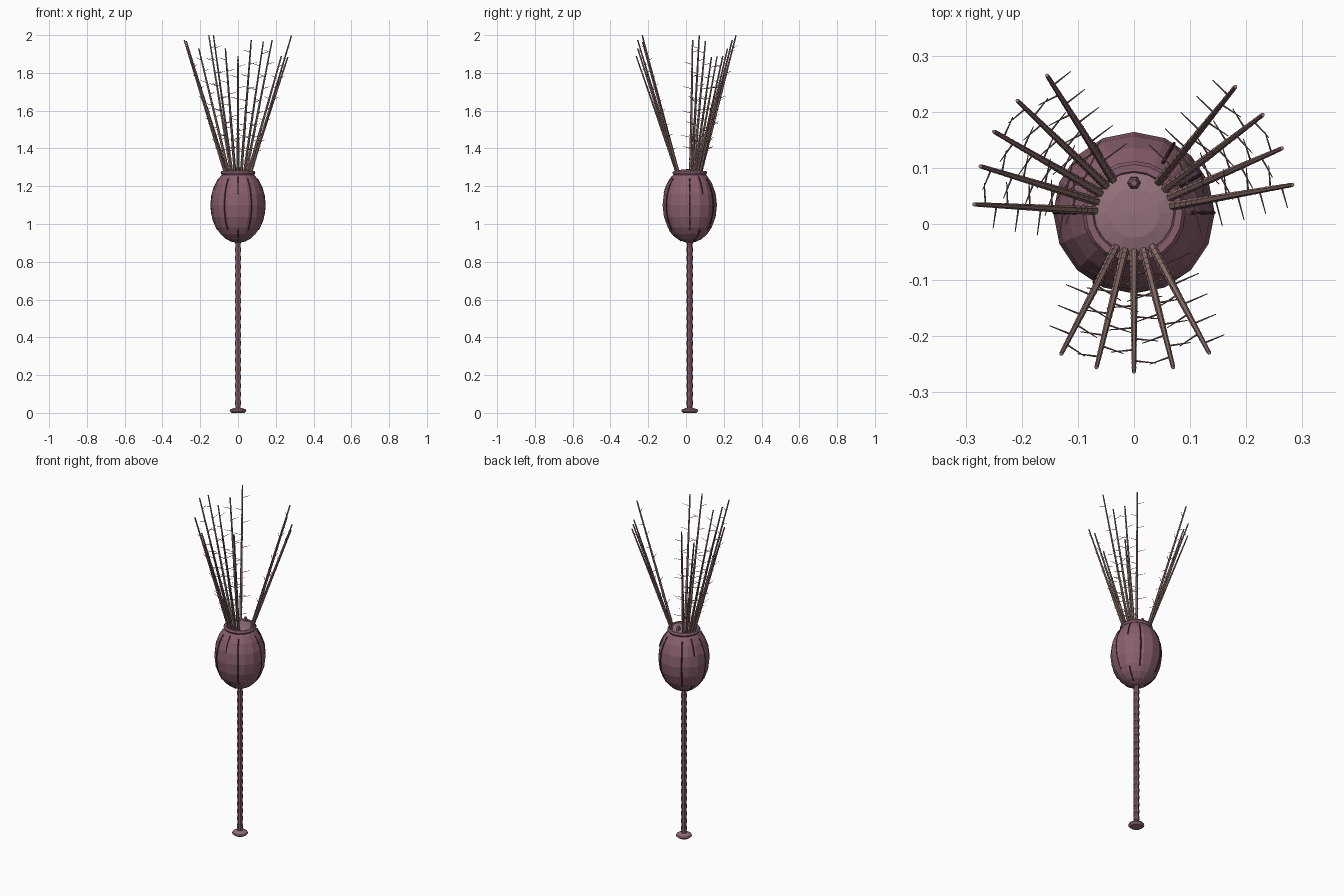
import bpy, bmesh, math
from mathutils import Vector

if "Cube" in bpy.data.objects:
    bpy.data.objects.remove(bpy.data.objects["Cube"])

CY = 0.02  # y of the body axis


def material(name, rgb):
    m = bpy.data.materials.new(name)
    m.diffuse_color = (*rgb, 1)
    m.use_nodes = True
    m.node_tree.nodes["Principled BSDF"].inputs["Base Color"].default_value = m.diffuse_color
    return m


BODY = material("mauve", (0.25, 0.115, 0.155))
PALE = material("pale_mauve", (0.30, 0.165, 0.20))
ARM = material("rose_brown", (0.30, 0.18, 0.165))
DARK = material("seam_dark", (0.06, 0.025, 0.035))


def finish(bm, name, mat):
    bmesh.ops.recalc_face_normals(bm, faces=bm.faces)
    me = bpy.data.meshes.new(name)
    bm.to_mesh(me)
    bm.free()
    me.materials.append(mat)
    ob = bpy.data.objects.new(name, me)
    bpy.context.collection.objects.link(ob)
    return ob


def tube(bm, pts, radii, sides):
    """Straight-ish capped tube through points with a radius at each."""
    q = (pts[-1] - pts[0]).to_track_quat('Z', 'Y')
    rings = []
    for p, r in zip(pts, radii):
        rings.append([bm.verts.new(p + q @ Vector((r * math.cos(a), r * math.sin(a), 0)))
                      for a in (2 * math.pi * i / sides for i in range(sides))])
    for a, b in zip(rings, rings[1:]):
        for i in range(sides):
            j = (i + 1) % sides
            bm.faces.new((a[i], a[j], b[j], b[i]))
    bm.faces.new(rings[0])
    bm.faces.new(rings[-1])


def lathe(name, profile, sides, mat):
    bm = bmesh.new()
    tube(bm, [Vector((0, CY, z)) for r, z in profile], [r for r, z in profile], sides)
    return finish(bm, name, mat)


# Holdfast disc and stem of stacked columnals
lathe("holdfast", [(0.034, 0), (0.045, 0.01), (0.042, 0.018), (0.018, 0.027)], 12, PALE)
N = 40
z0, h = 0.02, (0.92 - 0.02) / N
prof = []
for i in range(N):
    r = 0.017 if i % 2 else 0.0145
    prof += [(r, z0 + i * h), (r, z0 + (i + 0.98) * h)]
lathe("stem", prof, 8, BODY)


# Cup: faceted ovoid
def cup_r(z):
    t = (z - 1.1) / 0.2
    return 0.144 * math.sqrt(max(0, 1 - t * t))


zs = [1.1 + 0.2 * math.sin(math.radians(d)) for d in (-78, -64, -50, -36, -18, 0, 18, 36, 50, 59)]
lathe("cup", [(0.012, 0.902)] + [(cup_r(z), z) for z in zs], 16, BODY)

# Plate seams: thin ridges along meridians and one ring
bm = bmesh.new()


def seam(deg, lo, hi, n=7):
    a = math.radians(deg)
    ps = []
    for i in range(n):
        z = lo + (hi - lo) * i / (n - 1)
        r = cup_r(z) * 0.995
        ps.append(Vector((r * math.cos(a), CY + r * math.sin(a), z)))
    for p, q in zip(ps, ps[1:]):
        tube(bm, [p, q], [0.003, 0.003], 4)


for k in range(6):
    seam(60 * k, 0.97, 1.24)
for k in range(3):
    seam(-90 + 120 * k, 0.91, 0.97, 3)
    seam(-90 + 120 * k, 1.16, 1.25, 4)
finish(bm, "cup_seams", DARK)

# Rim ring, domed lid and small vent tube
bpy.ops.mesh.primitive_torus_add(major_radius=0.08, minor_radius=0.012, major_segments=20,
                                 minor_segments=6, location=(0, CY, 1.271))
rim = bpy.context.object
rim.name = "rim"
rim.data.materials.append(BODY)
lathe("lid", [(0.084, 1.262), (0.07, 1.28), (0.045, 1.288), (0.005, 1.291)], 16, PALE)
bm = bmesh.new()
tube(bm, [Vector((0, 0.073, z)) for z in (1.265, 1.295, 1.31)], [0.014, 0.011, 0.006], 6)
finish(bm, "vent_tube", BODY)

# Arms: tip x, y, z; base angle follows the tip angle around the axis
TIPS = [(-0.155, 0.265, 2.0), (-0.208, 0.22, 1.93), (-0.25, 0.165, 1.89), (-0.274, 0.103, 1.97),
        (-0.285, 0.035, 1.975),
        (0.181, 0.245, 1.975), (0.23, 0.195, 1.89), (0.264, 0.135, 1.885), (0.283, 0.07, 1.998),
        (-0.13, -0.232, 2.0), (-0.067, -0.256, 1.93), (0, -0.264, 1.89), (0.07, -0.256, 1.975),
        (0.134, -0.23, 1.965)]
for k, tip in enumerate(TIPS):
    tip = Vector(tip)
    out = Vector((tip.x, tip.y - CY, 0)).normalized()
    side = Vector((-out.y, out.x, 0))
    base = Vector((0, CY, 1.275)) + out * 0.07
    # jointed arm segments
    bm = bmesh.new()
    n = 22
    pts, rad = [], []
    for i in range(n):
        r = 0.0085 - 0.0045 * i / n
        for t, s in ((i / n, 1.0), ((i + 0.97) / n, 0.85)):
            pts.append(base.lerp(tip, t))
            rad.append(r * s)
    tube(bm, pts, rad, 6)
    finish(bm, f"arm_{k + 1}", ARM)
    # side branchlets, alternating left and right
    bm = bmesh.new()
    for i in range(9):
        p = base.lerp(tip, 0.17 + 0.092 * i)
        d = side * (1 if (i + k) % 2 else -1)
        length = 0.055 - 0.002 * i
        end = p + d * length + Vector((0, 0, 0.012)) + out * 0.004
        tube(bm, [p, end], [0.0018, 0.0008], 4)
    finish(bm, f"arm_branchlets_{k + 1}", ARM)
